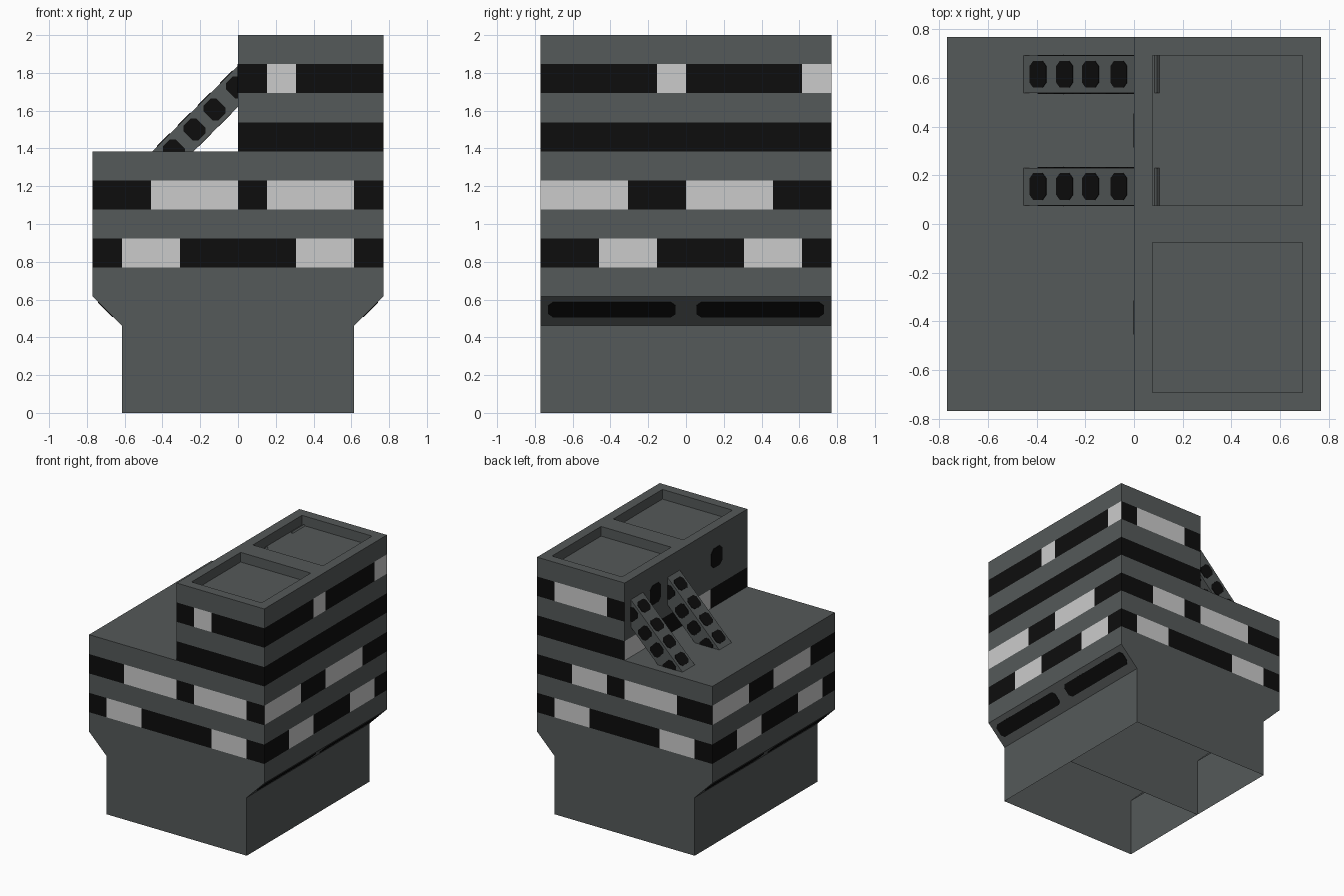
import bpy, bmesh, math
from mathutils import Matrix, Vector

if "Cube" in bpy.data.objects:
    bpy.data.objects.remove(bpy.data.objects["Cube"])

U = 1 / 13  # building module


def material(name, rgb):
    m = bpy.data.materials.new(name)
    m.diffuse_color = (*rgb, 1)
    m.use_nodes = True
    m.node_tree.nodes["Principled BSDF"].inputs["Base Color"].default_value = m.diffuse_color
    return m


GREY = material("dark_grey_wall", (0.09, 0.1, 0.1))
BLACK = material("black_window", (0.004, 0.004, 0.004))
LIGHT = material("pale_window", (0.6, 0.6, 0.6))


def finish(name, bm, mats):
    me = bpy.data.meshes.new(name)
    bm.to_mesh(me)
    bm.free()
    ob = bpy.data.objects.new(name, me)
    bpy.context.collection.objects.link(ob)
    for m in mats:
        me.materials.append(m)
    return ob


# Side profile in modules (x, z), shared by the hull and the inner divider
PROFILE = [(-8, 0), (8, 0), (8, 6), (10, 8), (10, 26), (0, 26),
           (0, 18), (-10, 18), (-10, 8), (-8, 6)]


def profile_face(bm, y):
    return bm.faces.new([bm.verts.new((x, y, z)) for x, z in PROFILE])


# Pale stretches of each window band: side -> band bottom -> ranges along it
PALE = {
    "front": {10: [(-8, -4), (4, 8)], 14: [(-6, 0), (2, 8)], 22: [(2, 4)]},
    "back": {10: [(-8, -4), (4, 8)], 14: [(-6, 0), (2, 6)], 22: [(2, 8)]},
    "right": {10: [(-6, -2), (4, 8)], 14: [(-10, -4), (0, 6)],
              22: [(-2, 0), (8, 10)]},
    "left": {10: [(-8, -4), (2, 6)], 14: [(-6, 0), (4, 10)]},
    "tower_left": {18: [(6, 10), (-4, -2)]},
}


def window_index(c, n):
    """0 wall, 1 black, 2 pale, from face centre and direction."""
    band = next((b for b in (10, 14, 18, 22) if b < c.z < b + 2), None)
    if band is None or abs(n.z) > 0.1:
        return 0
    if abs(n.y) > 0.9:
        side, t = ("front" if n.y < 0 else "back"), c.x
    elif n.x > 0:
        side, t = "right", c.y
    else:
        side, t = ("left" if c.x < -5 else "tower_left"), c.y
        if side == "tower_left" and band == 22:
            return 0
    return 2 if any(a < t < b for a, b in PALE[side].get(band, [])) else 1


# Building hull: extruded profile, open below, cut on the module grid
bm = bmesh.new()
f = profile_face(bm, -10)
ext = bmesh.ops.extrude_face_region(bm, geom=[f], use_keep_orig=True)
bmesh.ops.translate(bm, vec=(0, 20, 0),
                    verts=[v for v in ext["geom"] if isinstance(v, bmesh.types.BMVert)])
bmesh.ops.recalc_face_normals(bm, faces=bm.faces)
grid = list(range(-8, 10, 2)) + [-9, -1, 1, 9]
cuts = [((t, 0, 0), (1, 0, 0)) for t in grid]
cuts += [((0, t, 0), (0, 1, 0)) for t in grid]
cuts += [((0, 0, t), (0, 0, 1)) for t in range(10, 26, 2)]
for co, no in cuts:
    bmesh.ops.bisect_plane(bm, geom=bm.verts[:] + bm.edges[:] + bm.faces[:],
                           dist=1e-4, plane_co=co, plane_no=no)
bm.normal_update()
for f in bm.faces:
    f.material_index = window_index(f.calc_center_median(), f.normal)
bmesh.ops.delete(bm, context='FACES',
                 geom=[f for f in bm.faces if f.calc_center_median().z < 0.01])

# Two sunken roof panels
for s in (-1, 1):
    sunk = []
    for f in bm.faces:
        c = f.calc_center_median()
        if c.z > 25.99 and 1 < c.x < 9 and 1 < s * c.y < 9:
            sunk.append(f)
    ext = bmesh.ops.extrude_face_region(bm, geom=sunk)
    bmesh.ops.translate(bm, vec=(0, 0, -1),
                        verts=[v for v in ext["geom"] if isinstance(v, bmesh.types.BMVert)])
    bmesh.ops.delete(bm, geom=[f for f in sunk if f.is_valid], context='FACES')
bmesh.ops.scale(bm, vec=(U, U, U), verts=bm.verts)
finish("building_hull", bm, [GREY, BLACK, LIGHT])

# Dividing wall seen through the open underside
bm = bmesh.new()
f = profile_face(bm, 0)
f.normal_update()
if f.normal.y < 0:
    f.normal_flip()
bmesh.ops.scale(bm, vec=(U, U, U), verts=bm.verts)
finish("inner_divider", bm, [GREY])


def plate(name, w, h, matrix, thick=0.003):
    """Thin plate with clipped corners, lying on the matrix's xy plane."""
    bm = bmesh.new()
    a, b, k = w / 2, h / 2, min(w, h) * 0.22
    pts = [(a - k, b), (-a + k, b), (-a, b - k), (-a, -b + k),
           (-a + k, -b), (a - k, -b), (a, -b + k), (a, b - k)]
    f = bm.faces.new([bm.verts.new((x, y, 0)) for x, y in pts])
    ext = bmesh.ops.extrude_face_region(bm, geom=[f], use_keep_orig=True)
    bmesh.ops.translate(bm, vec=(0, 0, thick),
                        verts=[v for v in ext["geom"] if isinstance(v, bmesh.types.BMVert)])
    bmesh.ops.recalc_face_normals(bm, faces=bm.faces)
    bm.transform(matrix)
    return finish(name, bm, [BLACK])


# Portholes on the tower's inner wall
for y in (-5, 5):
    plate("tower_porthole", 2 * U, 1.8 * U,
          Matrix.Translation((0, y * U, 23 * U)) @ Matrix.Rotation(-math.pi / 2, 4, 'Y'))

# Long vents under the overhang, both sides
for sx in (-1, 1):
    for sy in (-1, 1):
        plate("overhang_vent", 0.11, 0.675,
              Matrix.Translation((sx * (0.547 + 2 * U), sy * 0.392, 0.547))
              @ Matrix.Rotation(sx * math.radians(135), 4, 'Y'))

# Sloping square braces with holes along each side
for y in (2, 8):
    base = Matrix.Translation((0, y * U, 1.73)) @ Matrix.Rotation(-math.pi / 4, 4, 'Y')
    end, length = 0.211, 12 * U
    bm = bmesh.new()
    bmesh.ops.create_cube(bm, size=1, matrix=base
                          @ Matrix.Translation((end - length / 2, 0, 0))
                          @ Matrix.Diagonal((length, 2 * U, 2 * U, 1)))
    finish("sloping_brace", bm, [GREY])
    for k in range(4):
        side = base @ Matrix.Rotation(k * math.pi / 2, 4, 'X')
        for s in (-0.48, -0.325, -0.175, -0.01):
            plate("brace_hole", 0.095, 0.11, side @ Matrix.Translation((s, 0, U)))
